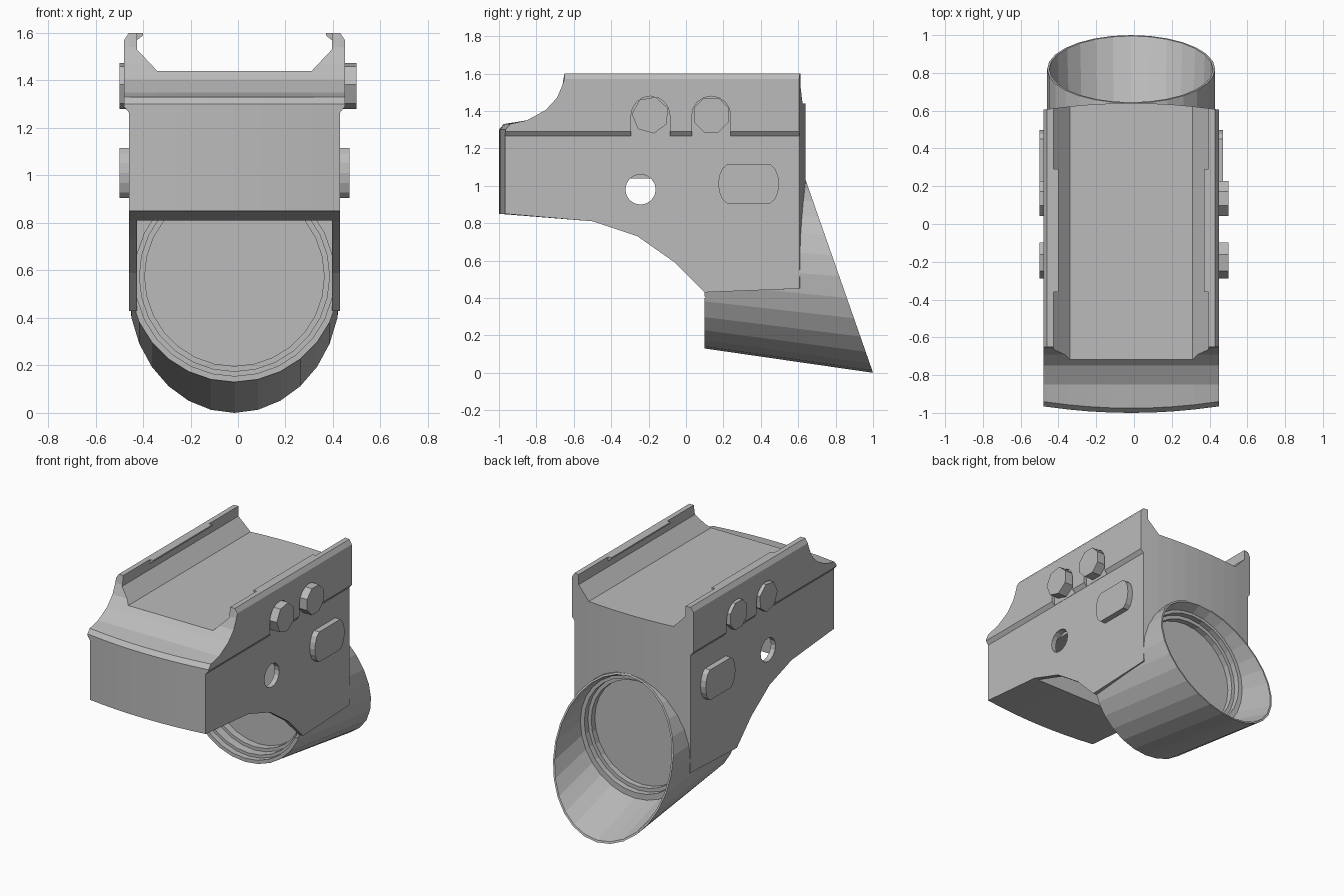
import bpy, bmesh, math
from mathutils import Vector

old = bpy.data.objects.get("Cube")
if old:
    bpy.data.objects.remove(old, do_unlink=True)

CX = -0.015      # the housing sits slightly off centre
HALF = 0.445     # half width of the lower housing
WIDE = 0.465     # half width of the upper flange
SEGS = 28

grey = bpy.data.materials.new("plain grey")
grey.use_nodes = True
grey.diffuse_color = (0.5, 0.5, 0.5, 1)
grey.node_tree.nodes["Principled BSDF"].inputs["Base Color"].default_value = (0.5, 0.5, 0.5, 1)


def loft(name, rings):
    """Solid skinned through rings that have equal point counts."""
    bm = bmesh.new()
    loops = [[bm.verts.new((p[0] + CX, p[1], p[2])) for p in r] for r in rings]
    n = len(loops[0])
    for a, b in zip(loops, loops[1:]):
        for i in range(n):
            j = (i + 1) % n
            bm.faces.new((a[i], a[j], b[j], b[i]))
    bm.faces.new(loops[0])
    bm.faces.new(loops[-1])
    bmesh.ops.recalc_face_normals(bm, faces=bm.faces)
    mesh = bpy.data.meshes.new(name)
    bm.to_mesh(mesh)
    bm.free()
    mesh.materials.append(grey)
    obj = bpy.data.objects.new(name, mesh)
    bpy.context.collection.objects.link(obj)
    return obj


def combine(target, other, operation):
    """Boolean the other solid into the target and discard it."""
    other.hide_render = True
    mod = target.modifiers.new("cut", "BOOLEAN")
    mod.object, mod.operation, mod.solver = other, operation, "EXACT"
    bpy.context.view_layer.objects.active = target
    bpy.ops.object.modifier_apply(modifier=mod.name)
    bpy.data.objects.remove(other, do_unlink=True)


def side_prism(name, profile, x0, x1):
    return loft(name, [[(x, y, z) for y, z in profile] for x in (x0, x1)])


def long_prism(name, profile, y0, y1):
    return loft(name, [[(x, y, z) for x, z in profile] for y in (y0, y1)])


def circle(r, cy, cz, n, turn=0.0):
    return [(cy + r * math.cos(turn + math.tau * i / n),
             cz + r * math.sin(turn + math.tau * i / n)) for i in range(n)]


def bowed(name, profile, edge=None):
    """Side profile extruded across x, with bulging front and back ends."""
    xs = [HALF * i / 4 for i in range(-4, 5)]
    if edge:
        xs = [-WIDE] + xs + [WIDE]
    rings = []
    for x in xs:
        bulge = 0.035 * (1 - (x / WIDE) ** 2)
        ring = []
        for y, z in profile:
            if y < -0.9:
                y -= bulge
            elif y > 0.6:
                y += bulge
            if edge and abs(x) > HALF:
                z = min(max(z, edge[0]), edge[1])
            ring.append((x, y, z))
        rings.append(ring)
    return loft(name, rings)


def ring(y, r, z=0.575):
    return [(x, y, h) for x, h in circle(r, 0, z, SEGS, -math.pi / 2)]


def slanted_ring(rx, rz, shift=0.0):
    """Oval on the sloping plane of the rear opening."""
    return [(rx * c, 0.82 - 0.18 * s * rz / 0.515 + shift, 0.515 + rz * s)
            for c, s in circle(1, 0, 0, SEGS, -math.pi / 2)]


# Lower housing with a stepped, curving underside
housing = bowed("housing", [
    (-0.965, 1.29), (-0.965, 0.85), (-0.5, 0.81), (-0.26, 0.73), (-0.06, 0.59),
    (0.07, 0.46), (0.1, 0.43), (0.605, 0.45), (0.605, 1.29)])

# Upper flange with a concave front ramp and chamfered edges
flange = bowed("flange", [
    (-0.965, 1.265), (-0.965, 1.30), (-0.94, 1.33), (-0.85, 1.35), (-0.75, 1.405),
    (-0.69, 1.47), (-0.66, 1.54), (-0.65, 1.6), (0.605, 1.6), (0.605, 1.265)],
    edge=(1.29, 1.57))

# Open channel between the two rails
channel = long_prism("channel", [
    (-0.325, 1.44), (0.325, 1.44), (0.41, 1.53), (0.41, 1.7), (-0.41, 1.7), (-0.41, 1.53)],
    -1.2, 1.2)
combine(flange, channel, "DIFFERENCE")

# Arched pockets in the flange around the bolts
BOLTS = (-0.19, 0.135)
for cy in BOLTS:
    arch = [(cy + 0.104 * math.cos(a), 1.375 + 0.104 * math.sin(a))
            for a in (math.pi * i / 8 for i in range(9))]
    arch += [(cy - 0.104, 1.2), (cy + 0.104, 1.2)]
    for s in (-1, 1):
        combine(flange, side_prism("pocket", arch, s * (HALF + 0.001), s * 0.6), "DIFFERENCE")
combine(housing, flange, "UNION")

# Flared tube with a slanted rear opening
tube = loft("tube", [ring(0.1, HALF), slanted_ring(HALF, 0.515)])
combine(housing, tube, "UNION")

# Cavity beneath the housing
cavity = long_prism("cavity", [(-0.41, 0.4), (0.41, 0.4), (0.41, 1.04), (-0.41, 1.04)],
                    -0.5, 0.105)
combine(housing, cavity, "DIFFERENCE")

# Stepped front and rear bores, leaving a flat window between them
front_bore = loft("front_bore", [
    ring(0.05, 0.42), ring(0.14, 0.42), ring(0.14, 0.4), ring(0.2, 0.4),
    ring(0.2, 0.378), ring(0.25, 0.378)])
combine(housing, front_bore, "DIFFERENCE")
rear_bore = loft("rear_bore", [
    ring(0.5, 0.365), ring(0.54, 0.365), ring(0.54, 0.39), ring(0.58, 0.39),
    ring(0.58, 0.42, 0.565), slanted_ring(0.433, 0.502), slanted_ring(0.433, 0.502, 0.3)])
combine(housing, rear_bore, "DIFFERENCE")

# Round hole through both cavity walls
for s in (-1, 1):
    hole = side_prism("hole", circle(0.081, -0.243, 0.98, 16), s * 0.4, s * 0.6)
    combine(housing, hole, "DIFFERENCE")

# Bolts, side plates and rail lips on both sides
for s, side in ((-1, "right"), (1, "left")):
    tip = 0.485 if s < 0 else 0.515
    for cy, place, sides in zip(BOLTS, ("front", "rear"), (7, 8)):
        side_prism(f"{side}_{place}_bolt", circle(0.1, cy, 1.378, sides, math.pi / 8),
                   s * 0.43, s * tip)
    pad = [(y, min(max(z, 0.905), 1.115)) for y, z in circle(0.163, 0.335, 1.01, 24)]
    pad = list(dict.fromkeys((round(y, 4), z) for y, z in pad
                             if 0.905 < z < 1.115 or abs(y - 0.335) > 0.11))
    side_prism(f"{side}_side_plate", pad, s * 0.43, s * 0.485)
    long_prism(f"{side}_rail_lip",
               [(s * 0.42, 1.57), (s * 0.41, 1.57), (s * 0.385, 1.59), (s * 0.385, 1.6), (s * 0.42, 1.6)],
               -0.36, 0.29)
